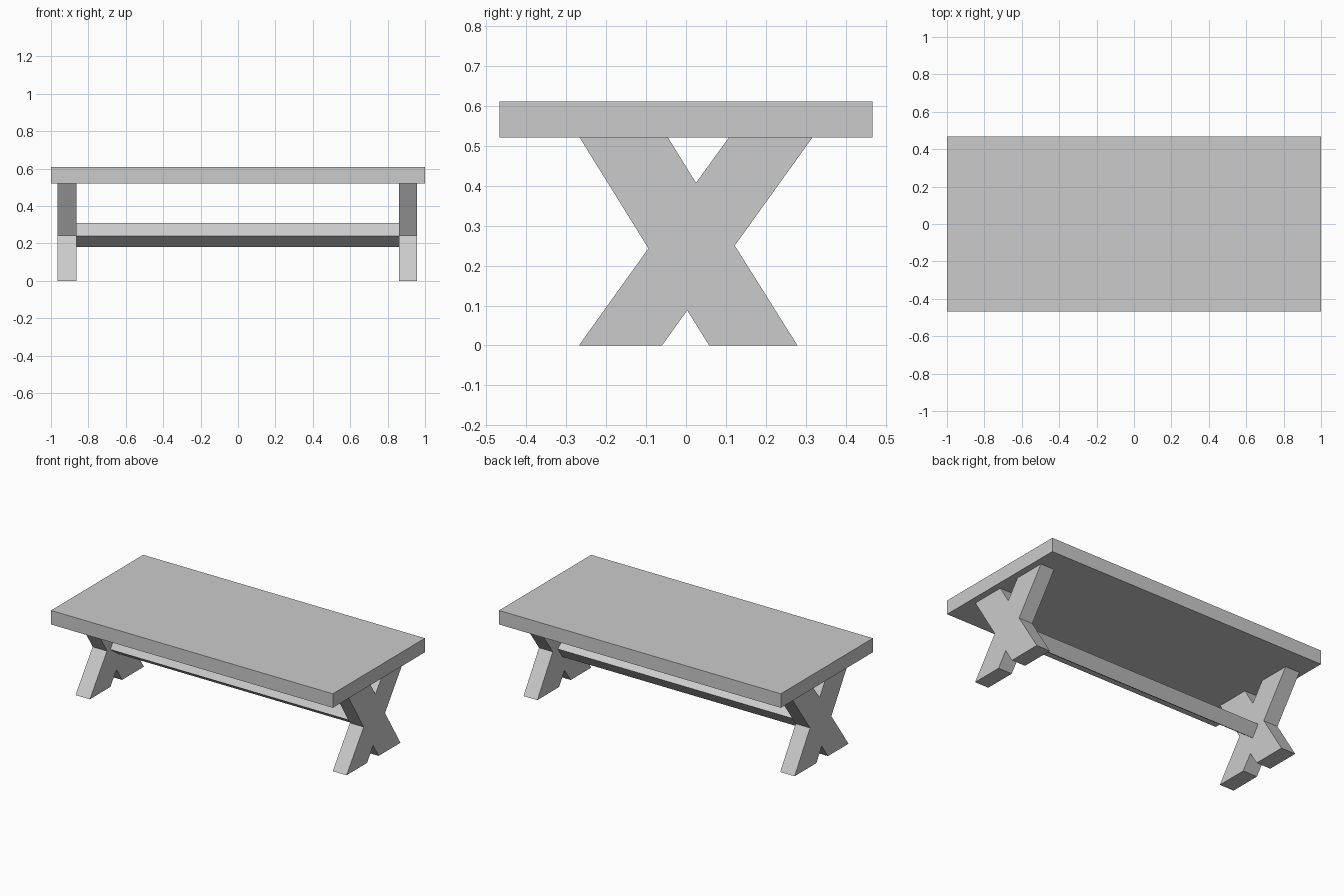
import bpy, bmesh

if "Cube" in bpy.data.objects:
    bpy.data.objects.remove(bpy.data.objects["Cube"])


def extrude_x(name, profile, x0, x1):
    """Extrude a closed (y, z) profile along x."""
    bm = bmesh.new()
    face = bm.faces.new([bm.verts.new((x0, y, z)) for y, z in profile])
    ext = bmesh.ops.extrude_face_region(bm, geom=[face])
    verts = [v for v in ext["geom"] if isinstance(v, bmesh.types.BMVert)]
    bmesh.ops.translate(bm, verts=verts, vec=(x1 - x0, 0, 0))
    bmesh.ops.recalc_face_normals(bm, faces=bm.faces)
    mesh = bpy.data.meshes.new(name)
    bm.to_mesh(mesh)
    bm.free()
    obj = bpy.data.objects.new(name, mesh)
    bpy.context.collection.objects.link(obj)
    return obj


# Table top slab
extrude_x("table_top",
          [(-0.467, 0.52), (0.467, 0.52), (0.467, 0.61), (-0.467, 0.61)], -1, 1)

# Crossed leg frames at both ends
cross = [(-0.268, 0), (-0.06, 0), (0.003, 0.088), (0.058, 0), (0.279, 0),
         (0.122, 0.25), (0.316, 0.52), (0.107, 0.52), (0.025, 0.407),
         (-0.045, 0.52), (-0.266, 0.52), (-0.094, 0.243)]
for name, x0, x1 in (("left_leg", -0.966, -0.864), ("right_leg", 0.86, 0.958)):
    extrude_x(name, cross, x0, x1)

# Tilted stretcher beam between the crossings
extrude_x("stretcher",
          [(-0.06, 0.24), (0.023, 0.18), (0.073, 0.25), (-0.01, 0.31)],
          -0.864, 0.86)
